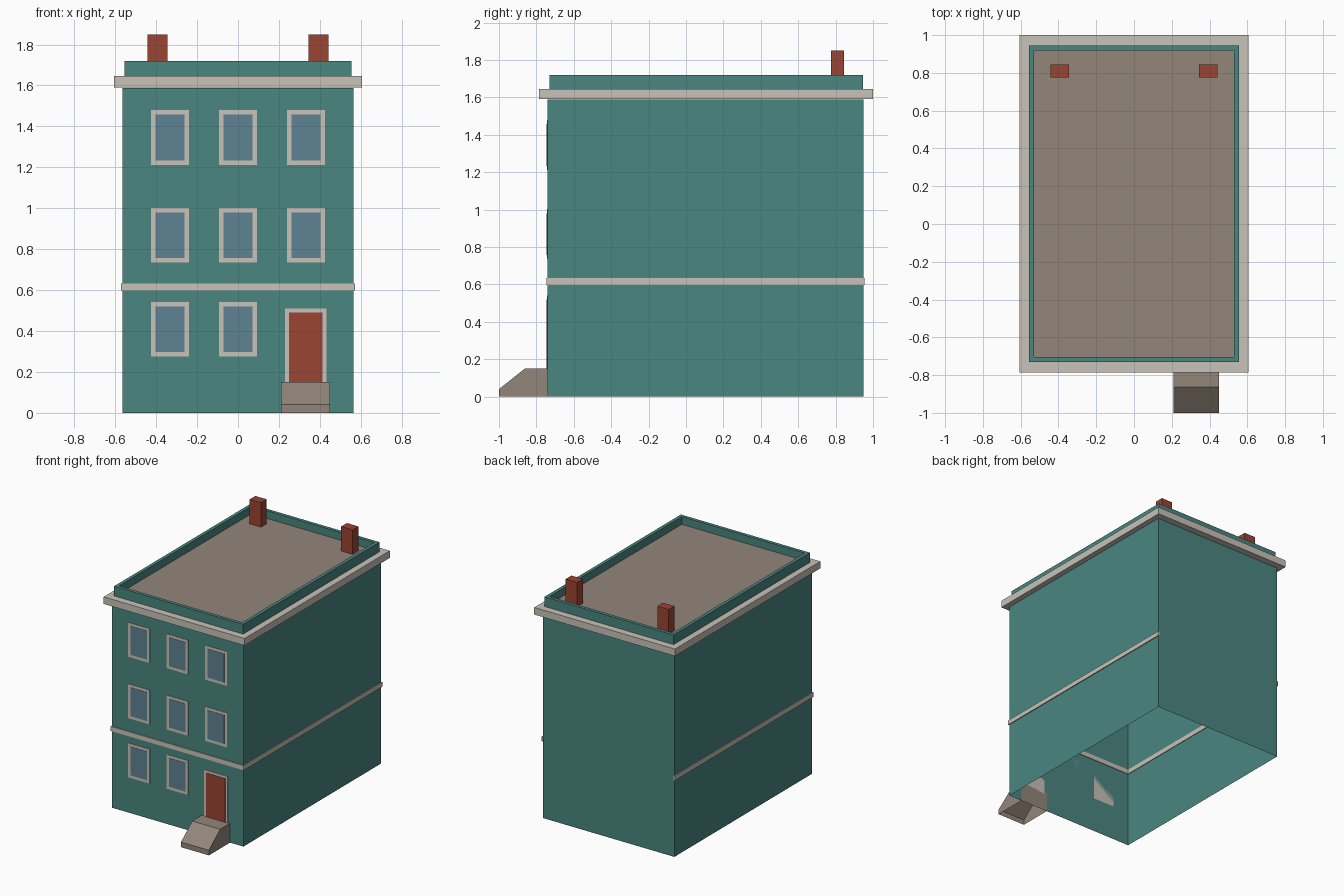
import bpy
import bmesh

default = bpy.data.objects.get("Cube")
if default:
    bpy.data.objects.remove(default, do_unlink=True)


def material(name, rgb):
    mat = bpy.data.materials.new(name)
    mat.use_nodes = True
    colour = (*rgb, 1)
    mat.diffuse_color = colour
    mat.node_tree.nodes["Principled BSDF"].inputs["Base Color"].default_value = colour
    return mat


TEAL = material("teal wall", (0.069, 0.238, 0.216))
TRIM = material("pale trim", (0.578, 0.539, 0.479))
STONE = material("brown stone", (0.292, 0.238, 0.195))
RED = material("brick red", (0.328, 0.058, 0.032))
GLASS = material("blue glass", (0.114, 0.223, 0.296))


def finish(name, bm, mat):
    bmesh.ops.recalc_face_normals(bm, faces=bm.faces)
    mesh = bpy.data.meshes.new(name)
    bm.to_mesh(mesh)
    bm.free()
    mesh.materials.append(mat)
    obj = bpy.data.objects.new(name, mesh)
    bpy.context.collection.objects.link(obj)
    return obj


def prism(name, outline, x0, x1, mat, open_bottom=False):
    """Extrude a (y, z) outline along x, optionally leaving out the floor."""
    bm = bmesh.new()
    face = bm.faces.new([bm.verts.new((x0, y, z)) for y, z in outline])
    new = bmesh.ops.extrude_face_region(bm, geom=[face])["geom"]
    verts = [v for v in new if isinstance(v, bmesh.types.BMVert)]
    bmesh.ops.translate(bm, verts=verts, vec=(x1 - x0, 0, 0))
    bmesh.ops.recalc_face_normals(bm, faces=bm.faces)
    if open_bottom:
        floor = [f for f in bm.faces if all(v.co.z < 0.001 for v in f.verts)]
        bmesh.ops.delete(bm, geom=floor, context='FACES_ONLY')
    return finish(name, bm, mat)


def box(name, x, y, z, mat, open_bottom=False):
    outline = [(y[0], z[0]), (y[1], z[0]), (y[1], z[1]), (y[0], z[1])]
    return prism(name, outline, *x, mat, open_bottom)


def tray(name, x, y, z, rim, floor_z, mat):
    """Box whose top is inset and sunk, leaving a rim all round."""
    obj = box(name, x, y, z, mat)
    bm = bmesh.new()
    bm.from_mesh(obj.data)
    top = max(bm.faces, key=lambda f: f.calc_center_median().z)
    bmesh.ops.inset_region(bm, faces=[top], thickness=rim)
    new = bmesh.ops.extrude_face_region(bm, geom=[top])["geom"]
    bmesh.ops.delete(bm, geom=[top], context='FACES_ONLY')
    for v in new:
        if isinstance(v, bmesh.types.BMVert):
            v.co.z = floor_z
    bm.to_mesh(obj.data)
    bm.free()
    return obj


FRONT, BACK, SIDE = -0.74, 0.95, 0.565

# Hollow house shell, open underneath
box("house_walls", (-SIDE, SIDE), (FRONT, BACK), (0, 1.588), TEAL, True)

# Cornice, parapet and flat roof
box("cornice", (-0.605, 0.605), (-0.785, 1.0), (1.59, 1.645), TRIM)
parapet = tray("parapet", (-0.555, 0.555), (-0.73, 0.945), (1.645, 1.72), 0.037, 1.66, TEAL)
parapet.data.materials.append(STONE)
for face in parapet.data.polygons:
    if face.normal.z > 0.5 and face.center.z < 1.7:
        face.material_index = 1

# Chimneys and side bands
for side, s in (("right", -1), ("left", 1)):
    box(side + "_chimney", sorted((s * 0.345, s * 0.443)), (0.775, 0.845), (1.66, 1.85), RED)
    box(side + "_band", sorted((s * 0.56, s * 0.572)), (-0.747, 0.955), (0.597, 0.633), TRIM)
box("front_band", (-0.572, 0.572), (-0.747, -0.735), (0.597, 0.633), TRIM)


def panel(name, x, z, border, sill, mat):
    """Trim plate on the front wall with a thinner coloured plate on it."""
    box(name + "_frame", x, (FRONT - 0.004, FRONT), z, TRIM)
    box(name, (x[0] + border, x[1] - border), (FRONT - 0.006, FRONT),
        (z[0] + sill, z[1] - border), mat)


# Windows: three columns, the door replacing the last one at ground level
for floor, bottom in enumerate((0.275, 0.735, 1.212)):
    for column, cx in enumerate((-0.332, 0, 0.332)):
        if floor or column < 2:
            panel(f"window_{floor}_{column}", (cx - 0.093, cx + 0.093),
                  (bottom, bottom + 0.267), 0.022, 0.022, GLASS)
panel("door", (0.23, 0.432), (0.14, 0.51), 0.02, 0, RED)
bpy.data.objects["door"].location.y = -0.001

# Sloped entrance stoop, open underneath
prism("stoop", [(FRONT, 0), (-1, 0), (-1, 0.04), (-0.862, 0.15), (FRONT, 0.15)],
      0.21, 0.45, STONE, True)
